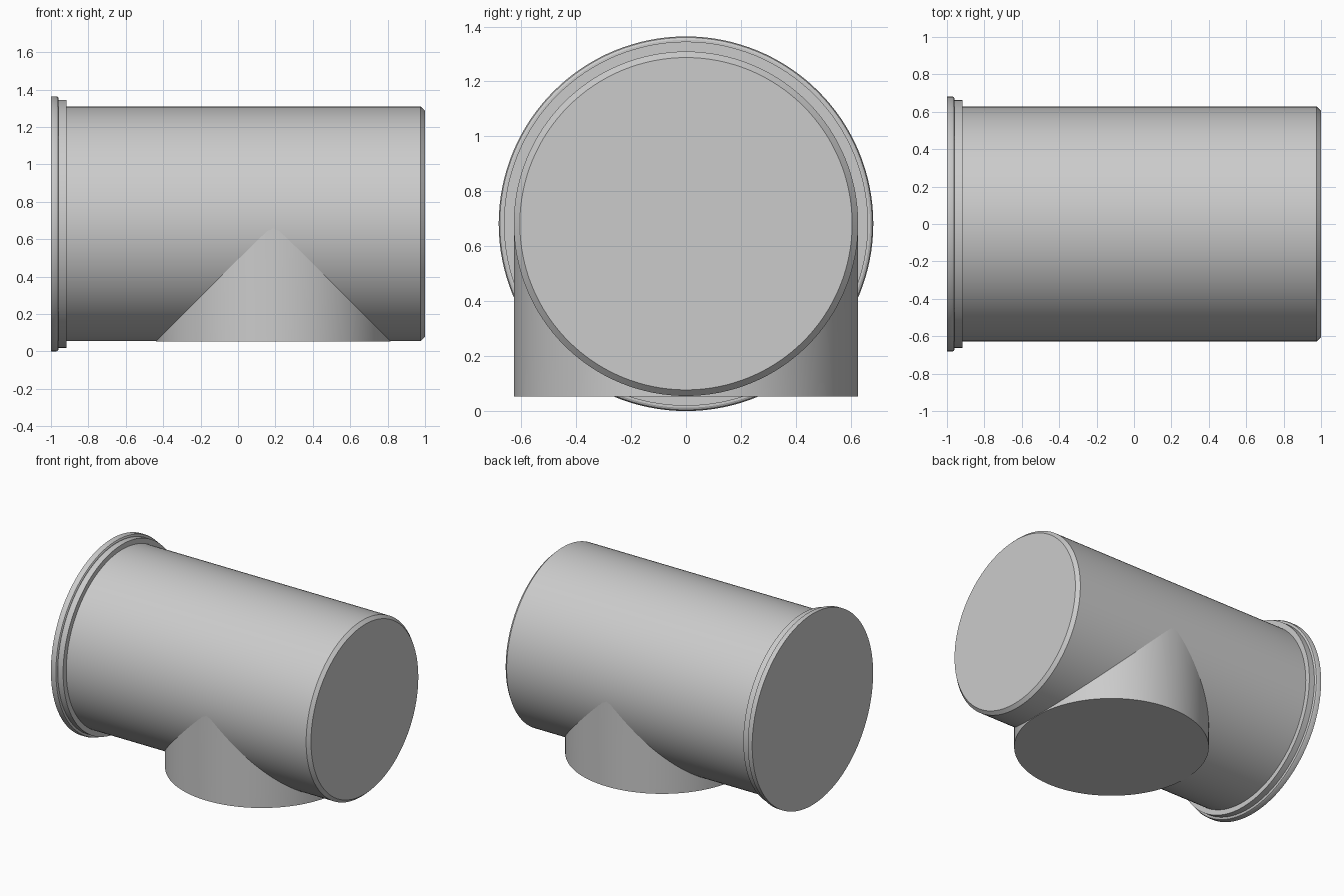
import bpy, bmesh, math

if "Cube" in bpy.data.objects:
    bpy.data.objects.remove(bpy.data.objects["Cube"])

SEG = 128
AXIS_Z = 0.682      # height of the main pipe axis
R = 0.627           # main pipe radius


def finish(name, bm):
    bmesh.ops.recalc_face_normals(bm, faces=bm.faces)
    mesh = bpy.data.meshes.new(name)
    bm.to_mesh(mesh)
    bm.free()
    ob = bpy.data.objects.new(name, mesh)
    bpy.context.collection.objects.link(ob)
    bpy.ops.object.select_all(action='DESELECT')
    ob.select_set(True)
    bpy.context.view_layer.objects.active = ob
    bpy.ops.object.shade_smooth_by_angle(angle=math.radians(25))
    return ob


def bridge(bm, a, b):
    for i in range(SEG):
        j = (i + 1) % SEG
        bm.faces.new((a[i], a[j], b[j], b[i]))


ANGLES = [2 * math.pi * i / SEG for i in range(SEG)]

# Main pipe: collar at the left end, chamfer at the right, lathed about x
profile = [(-1, 0.682), (-0.972, 0.682), (-0.963, 0.678), (-0.959, 0.67),
           (-0.959, 0.663), (-0.917, 0.663), (-0.917, R), (0.977, R),
           (1, 0.605)]
bm = bmesh.new()
rings = [[bm.verts.new((x, r * math.cos(a), AXIS_Z + r * math.sin(a)))
          for a in ANGLES] for x, r in profile]
for a, b in zip(rings, rings[1:]):
    bridge(bm, a, b)
bm.faces.new(rings[0])
bm.faces.new(rings[-1])
finish("main_pipe", bm)

# Branch: vertical stub with a saddle-cut top meeting the pipe
BX, BR, BOTTOM = 0.189, 0.6265, 0.053
bm = bmesh.new()
low, high = [], []
for a in ANGLES:
    x, y = BX + BR * math.cos(a), BR * math.sin(a)
    saddle = AXIS_Z - BR * abs(math.cos(a)) + 0.004
    low.append(bm.verts.new((x, y, BOTTOM)))
    high.append(bm.verts.new((x, y, saddle)))
bridge(bm, low, high)
bm.faces.new(low)
finish("branch_outlet", bm)
